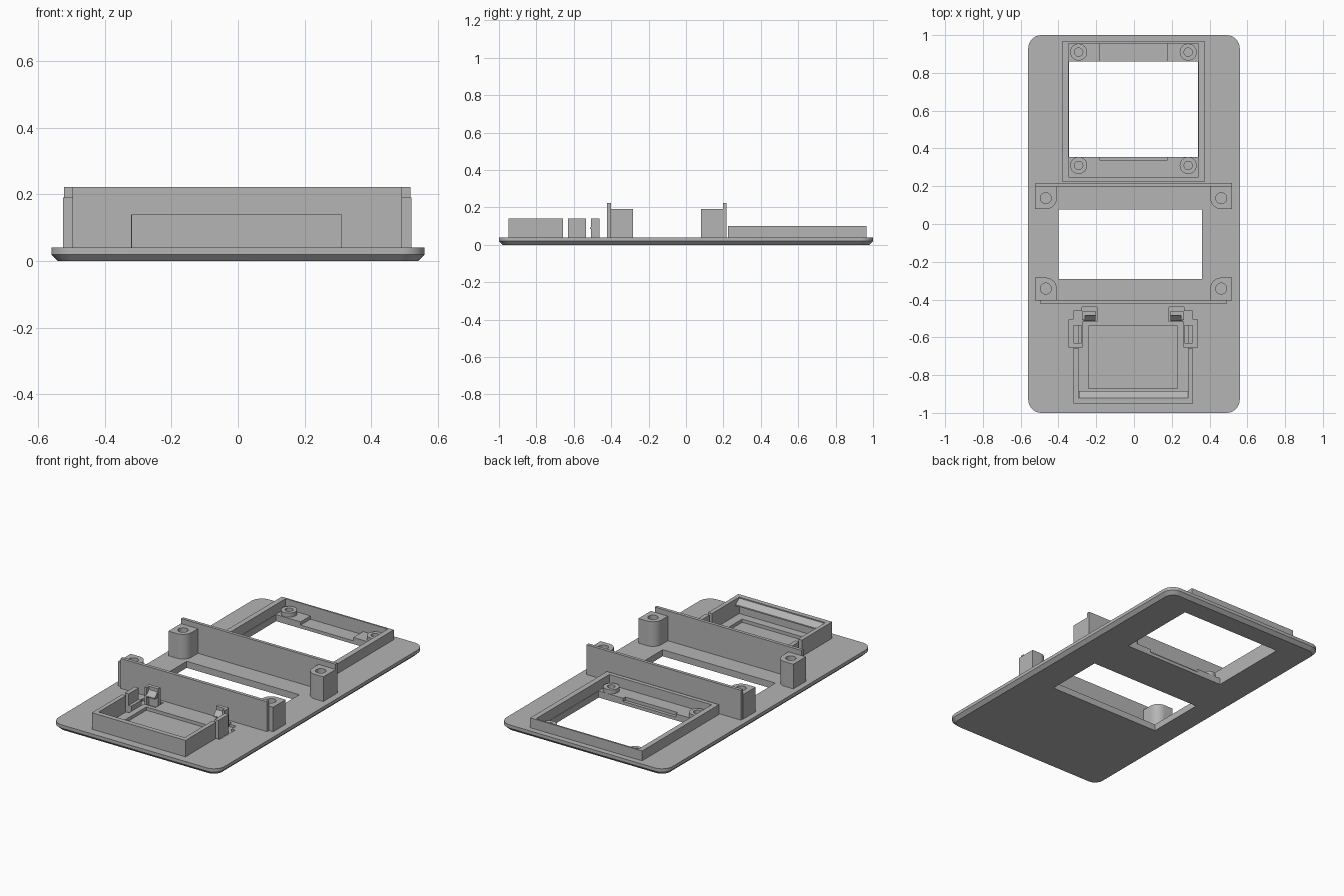
import bpy
import bmesh
from math import pi, cos, sin

default = bpy.data.objects.get("Cube")
if default:
    bpy.data.objects.remove(default, do_unlink=True)

GREY = (0.46, 0.46, 0.46, 1)
grey = bpy.data.materials.new("plain grey")
grey.use_nodes = True
grey.diffuse_color = GREY
grey.node_tree.nodes["Principled BSDF"].inputs["Base Color"].default_value = GREY

TOP = 0.04      # upper face of the base plate
POCKET = 0.02   # floor of the shallow recesses
SINK = 0.035    # parts start slightly inside the plate


def finish(name, bm):
    bmesh.ops.recalc_face_normals(bm, faces=bm.faces)
    mesh = bpy.data.meshes.new(name)
    bm.to_mesh(mesh)
    bm.free()
    mesh.materials.append(grey)
    obj = bpy.data.objects.new(name, mesh)
    bpy.context.collection.objects.link(obj)
    return obj


def loft(name, rings):
    """Join matching rings of points into a closed solid."""
    bm = bmesh.new()
    loops = [[bm.verts.new(p) for p in ring] for ring in rings]
    n = len(loops[0])
    for a, b in zip(loops, loops[1:]):
        for i in range(n):
            j = (i + 1) % n
            bm.faces.new((a[i], a[j], b[j], b[i]))
    bm.faces.new(loops[0][::-1])
    bm.faces.new(loops[-1])
    return finish(name, bm)


def prism(name, outline, z0, z1):
    return loft(name, [[(x, y, z) for x, y in outline] for z in (z0, z1)])


def box(name, x0, x1, y0, y1, z0, z1):
    return prism(name, [(x0, y0), (x1, y0), (x1, y1), (x0, y1)], z0, z1)


def circle(x, y, r, n=32):
    return [(x + r * cos(2 * pi * i / n), y + r * sin(2 * pi * i / n)) for i in range(n)]


def bar(name, x0, x1, profile):
    """Extrude a (y, z) profile along x."""
    return loft(name, [[(x, y, z) for y, z in profile] for x in (x0, x1)])


def rounded(hx, hy, r, steps=8):
    pts = []
    for k, (sx, sy) in enumerate([(1, 1), (-1, 1), (-1, -1), (1, -1)]):
        for i in range(steps + 1):
            a = (k + i / steps) * pi / 2
            pts.append((sx * (hx - r) + r * cos(a), sy * (hy - r) + r * sin(a)))
    return pts


def cut(obj, cutters):
    for c in cutters:
        c.hide_render = True
        mod = obj.modifiers.new("cut", "BOOLEAN")
        mod.operation = "DIFFERENCE"
        mod.solver = "EXACT"
        mod.object = c
    bpy.context.view_layer.update()
    mesh = bpy.data.meshes.new_from_object(
        obj.evaluated_get(bpy.context.evaluated_depsgraph_get()))
    obj.modifiers.clear()
    obj.data = mesh
    for c in cutters:
        bpy.data.objects.remove(c, do_unlink=True)


# Base plate with a chamfered underside
low, full = rounded(0.54, 0.98, 0.055), rounded(0.56, 1.0, 0.07)
plate = loft("base_plate", [[(x, y, z) for x, y in ring]
                            for ring, z in ((low, 0), (full, 0.02), (full, TOP))])

# Windows, tray pocket and shallow recesses
cutters = [
    box("rear_window", -0.345, 0.34, 0.355, 0.86, -0.1, 0.2),
    box("middle_window", -0.40, 0.36, -0.29, 0.077, -0.1, 0.2),
    box("tray_pocket", -0.24, 0.23, -0.87, -0.54, POCKET, 0.2),
    box("rear_notch", -0.18, 0.175, 0.85, 0.955, POCKET, 0.2),
    box("inner_notch", -0.18, 0.175, 0.335, 0.365, POCKET, 0.2),
]


def mirror_x(side, x0, x1):
    """Span on one side, mirrored about the tray centre line."""
    a, b = (-0.005 + side * x for x in (x0, x1))
    return min(a, b), max(a, b)


for side in (-1, 1):
    relief = [(0.27, -0.655), (0.34, -0.655), (0.34, -0.505), (0.315, -0.505),
              (0.315, -0.46), (0.27, -0.46), (0.27, -0.44), (0.19, -0.44),
              (0.19, -0.515), (0.27, -0.515)]
    cutters.append(prism("clip_relief", [(side * x - 0.005, y) for x, y in relief], 0.025, 0.2))
cut(plate, cutters)

# Frame around the rear window
frame = box("rear_frame", -0.38, 0.375, 0.225, 0.965, SINK, 0.10)
cut(frame, [box("frame_opening", -0.348, 0.342, 0.25, 0.955, -0.1, 0.3)])

# Short screw rings inside the frame
for x in (-0.293, 0.287):
    for y in (0.31, 0.91):
        ring = prism("screw_ring", circle(x, y, 0.045), SINK, 0.065)
        cut(ring, [prism("ring_hole", circle(x, y, 0.022), TOP, 0.2)])

# Upright walls either side of the middle window
box("middle_rear_wall", -0.522, 0.518, 0.198, 0.217, SINK, 0.222)
box("middle_front_wall", -0.497, 0.492, -0.422, -0.402, SINK, 0.222)

# Corner posts: square against the wall, rounded on the inner corner
R = 0.058
for sx, cx in ((-1, -0.467), (1, 0.462)):
    for sy, cy in ((1, 0.137), (-1, -0.342)):
        outline = [(cx - sx * R * cos(i * pi / 20), cy - sy * R * sin(i * pi / 20))
                   for i in range(11)]
        wall_y = cy + sy * 0.062
        outline += [(cx + sx * R, cy - sy * R), (cx + sx * R, wall_y), (cx - sx * R, wall_y)]
        post = prism("corner_post", outline, SINK, 0.19)
        cut(post, [prism("post_hole", circle(cx, cy, 0.029), 0.07, 0.3)])

# Front tray: three walls and a sloped retaining lip
box("tray_front_wall", -0.32, 0.312, -0.95, -0.92, SINK, 0.14)
for side in (-1, 1):
    box("tray_side_wall", *mirror_x(side, 0.29, 0.316), -0.922, -0.657, SINK, 0.14)
bar("tray_lip", -0.292, 0.285, [(-0.922, 0.135), (-0.885, 0.108), (-0.885, 0.10), (-0.922, 0.10)])

# Snap clips at the open end of the tray
for side in (-1, 1):
    box("side_clip", *mirror_x(side, 0.29, 0.316), -0.632, -0.535, 0.02, 0.14)
    box("side_clip_rib", *mirror_x(side, 0.272, 0.295), -0.632, -0.535, 0.02, 0.07)
    box("rear_clip", *mirror_x(side, 0.195, 0.268), -0.485, -0.463, 0.02, 0.14)
    box("rear_clip_flange", *mirror_x(side, 0.255, 0.27), -0.508, -0.463, 0.02, 0.14)
    bar("rear_clip_hook", *mirror_x(side, 0.198, 0.262),
        [(-0.48, 0.125), (-0.513, 0.092), (-0.513, 0.085), (-0.48, 0.085)])

# Keep crisp edges, with smooth round holes and posts
for obj in bpy.context.collection.objects:
    obj.select_set(obj.type == "MESH")
bpy.context.view_layer.objects.active = plate
bpy.ops.object.shade_smooth_by_angle(angle=pi / 6)
